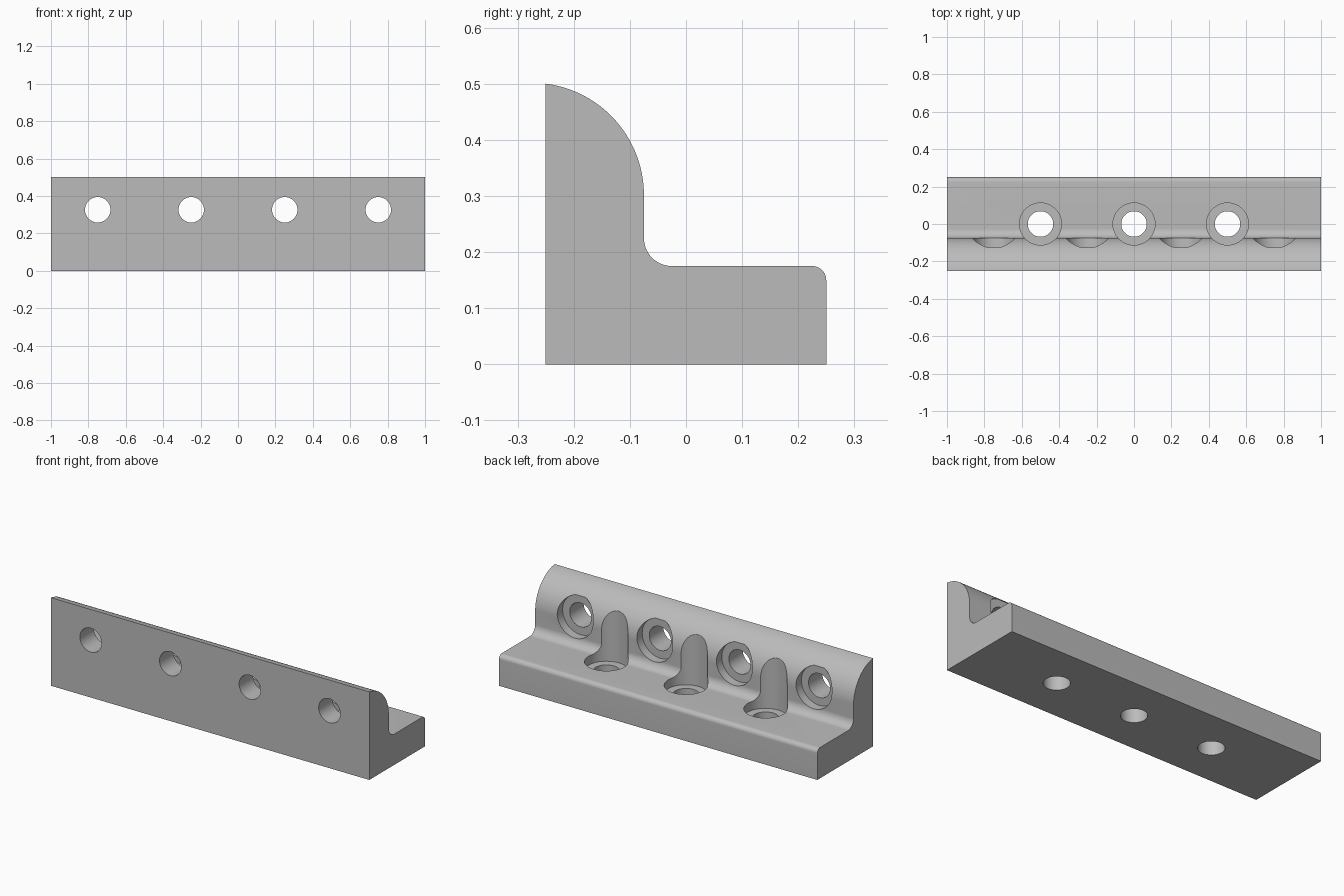
import bpy, bmesh, math
from mathutils import Matrix, Vector

if "Cube" in bpy.data.objects:
    bpy.data.objects.remove(bpy.data.objects["Cube"])


def arc(cy, cz, r, a0, a1, n):
    """Points on an arc in the y-z plane, angles in degrees."""
    return [(cy + r * math.cos(math.radians(a0 + (a1 - a0) * i / n)),
             cz + r * math.sin(math.radians(a0 + (a1 - a0) * i / n)))
            for i in range(n + 1)]


def finish(bm, name):
    bmesh.ops.recalc_face_normals(bm, faces=bm.faces)
    mesh = bpy.data.meshes.new(name)
    bm.to_mesh(mesh)
    bm.free()
    ob = bpy.data.objects.new(name, mesh)
    bpy.context.collection.objects.link(ob)
    return ob


# L-shaped section: base, rounded lip, inner fillet, rounded wall top
profile = [(-0.25, 0), (0.25, 0)]
profile += arc(0.225, 0.15, 0.025, 0, 90, 10)
profile += arc(-0.025, 0.225, 0.05, 270, 180, 14)
profile += arc(-0.275, 0.3016, 0.2, 0, 82.82, 28)

bm = bmesh.new()
end = bm.faces.new([bm.verts.new((-1, y, z)) for y, z in profile])
side = bmesh.ops.extrude_face_region(bm, geom=[end])
bmesh.ops.translate(bm, vec=(2, 0, 0),
                    verts=[v for v in side["geom"] if isinstance(v, bmesh.types.BMVert)])
bracket = finish(bm, "angle_bracket")

# Stepped drill: narrow shaft below its origin, wide counterbore above
HOLE_R, BORE_R, SEGMENTS = 0.068, 0.1125, 64


def add_drill(bm, matrix):
    rings = []
    for r, h in ((HOLE_R, -0.4), (HOLE_R, 0), (BORE_R, 0), (BORE_R, 0.6)):
        rings.append([bm.verts.new(matrix @ Vector((
            r * math.cos(math.tau * i / SEGMENTS),
            r * math.sin(math.tau * i / SEGMENTS), h))) for i in range(SEGMENTS)])
    for a, b in zip(rings, rings[1:]):
        for i in range(SEGMENTS):
            j = (i + 1) % SEGMENTS
            bm.faces.new((a[i], a[j], b[j], b[i]))
    bm.faces.new(rings[0][::-1])
    bm.faces.new(rings[-1])


def cut(name, matrices):
    bm = bmesh.new()
    for m in matrices:
        add_drill(bm, m)
    cutter = finish(bm, name)
    cutter.hide_render = True
    mod = bracket.modifiers.new(name, 'BOOLEAN')
    mod.operation = 'DIFFERENCE'
    mod.solver = 'EXACT'
    mod.object = cutter
    bpy.context.view_layer.objects.active = bracket
    bpy.ops.object.modifier_apply(modifier=name)
    bpy.data.objects.remove(cutter)


# Three screw holes down through the base, four through the wall
cut("base_holes", [Matrix.Translation((x, 0, 0.125)) for x in (-0.5, 0, 0.5)])
to_back = Matrix.Rotation(-math.pi / 2, 4, 'X')
cut("wall_holes", [Matrix.Translation((x, -0.125, 0.326)) @ to_back
                   for x in (-0.75, -0.25, 0.25, 0.75)])

# Plain grey finish
grey = bpy.data.materials.new("grey")
grey.diffuse_color = (0.5, 0.5, 0.5, 1)
grey.use_nodes = True
grey.node_tree.nodes["Principled BSDF"].inputs["Base Color"].default_value = grey.diffuse_color
bracket.data.materials.clear()
bracket.data.materials.append(grey)
for p in bracket.data.polygons:
    p.material_index = 0

bracket.select_set(True)
bpy.context.view_layer.objects.active = bracket
bpy.ops.object.shade_smooth_by_angle(angle=math.radians(30))
